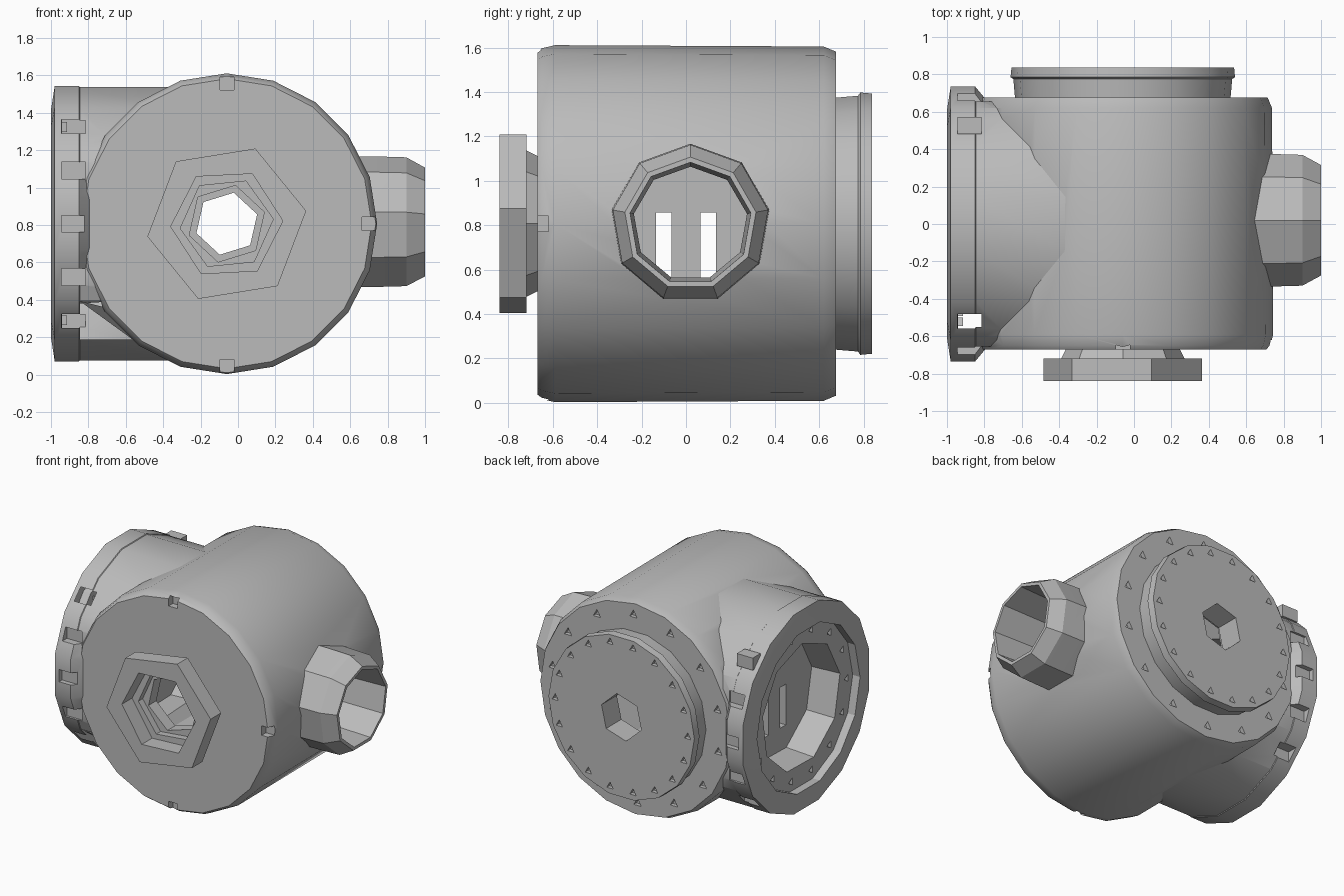
import bpy, bmesh, math
from mathutils import Matrix

cube = bpy.data.objects.get("Cube")
if cube:
    bpy.data.objects.remove(cube, do_unlink=True)

CX, CZ = -0.06, 0.807

metal = bpy.data.materials.new("plain grey metal")
metal.use_nodes = True
GREY = (0.5, 0.5, 0.5, 1)
metal.diffuse_color = GREY
metal.node_tree.nodes["Principled BSDF"].inputs["Base Color"].default_value = GREY


def make(name, bm):
    bmesh.ops.recalc_face_normals(bm, faces=bm.faces)
    mesh = bpy.data.meshes.new(name)
    bm.to_mesh(mesh)
    bm.free()
    mesh.materials.append(metal)
    obj = bpy.data.objects.new(name, mesh)
    bpy.context.collection.objects.link(obj)
    return obj


def turned(name, axis, profile, sides, phase=0.0, centre=None):
    """Closed solid turned around the x or y axis from (position, radius) pairs."""
    c = centre if centre is not None else (CX if axis == 'y' else 0.0)
    bm = bmesh.new()
    rings = []
    for t, r in profile:
        ring = []
        for i in range(sides):
            a = phase + 2 * math.pi * i / sides
            u, z = c + r * math.cos(a), CZ + r * math.sin(a)
            ring.append(bm.verts.new((u, t, z) if axis == 'y' else (t, u, z)))
        rings.append(ring)
    for a, b in zip(rings, rings[1:]):
        for i in range(sides):
            j = (i + 1) % sides
            bm.faces.new((a[i], a[j], b[j], b[i]))
    bm.faces.new(rings[0])
    bm.faces.new(rings[-1])
    return make(name, bm)


def box(name, centre, size):
    bm = bmesh.new()
    bmesh.ops.create_cube(bm, size=1, matrix=Matrix.Translation(centre) @ Matrix.Diagonal((*size, 1)))
    return make(name, bm)


def pits(name, axis, t, radius, count, size, depth, start=0.0):
    """Ring of small three-sided pit cutters, set into the plane at t."""
    bm = bmesh.new()
    for i in range(count):
        a = start + 2 * math.pi * i / count
        m = Matrix.Rotation(math.radians(90), 4, 'X' if axis == 'y' else 'Y')
        c = radius * math.cos(a)
        pos = (CX + c, t, CZ + radius * math.sin(a)) if axis == 'y' else (t, c, CZ + radius * math.sin(a))
        bmesh.ops.create_cone(bm, cap_ends=True, segments=3, radius1=size, radius2=size,
                              depth=depth, matrix=Matrix.Translation(pos) @ m)
    return make(name, bm)


def combine(obj, other, operation):
    mod = obj.modifiers.new("cut", 'BOOLEAN')
    mod.operation, mod.object, mod.solver = operation, other, 'EXACT'
    bpy.context.view_layer.objects.active = obj
    bpy.ops.object.modifier_apply(modifier=mod.name)
    bpy.data.objects.remove(other, do_unlink=True)


def smooth(obj):
    bpy.ops.object.select_all(action='DESELECT')
    obj.select_set(True)
    bpy.context.view_layer.objects.active = obj
    bpy.ops.object.shade_smooth_by_angle(angle=math.radians(24))


# Main drum with the side barrel, flange and outlet port
housing = turned("housing", 'y', [(-0.67, 0.775), (-0.65, 0.79), (-0.59, 0.804),
                                  (0.62, 0.798), (0.675, 0.775)], 20, math.pi / 2)
barrel = turned("barrel", 'x', [(-0.9, 0.745), (CX, 0.745)], 16, math.pi / 16)
combine(barrel, box("barrel_trim", (-0.5, 0, CZ), (1.2, 1.31, 2)), 'INTERSECT')
combine(housing, barrel, 'UNION')
combine(housing, turned("flange", 'x', [(-1.0, 0.62), (-0.98, 0.75), (-0.85, 0.75), (-0.76, 0.64)],
                        16, math.pi / 16), 'UNION')
combine(housing, turned("port", 'x', [(0.55, 0.36), (0.73, 0.36), (0.9, 0.355), (1.0, 0.3)],
                        9, math.pi / 2, 0.02), 'UNION')

# Hollow inside and openings
for cutter in (
    turned("cavity", 'y', [(-0.58, 0.6), (0.58, 0.6)], 14),
    turned("front_bore", 'y', [(-0.8, 0.21), (-0.4, 0.21)], 6, 0.3),
    turned("back_bore", 'y', [(0.4, 0.25), (0.8, 0.25)], 6, 0.3),
    turned("port_bore", 'x', [(0.3, 0.25), (1.1, 0.28)], 9, math.pi / 2, 0.02),
    turned("side_recess", 'x', [(-1.1, 0.6), (-0.94, 0.6)], 14),
    turned("side_bore", 'x', [(-1.0, 0.46), (-0.4, 0.42)], 9, 0.2),
):
    combine(housing, cutter, 'DIFFERENCE')

# Bolt pits on the faces
combine(housing, pits("back_pits", 'y', 0.675, 0.69, 14, 0.035, 0.06, 0.2), 'DIFFERENCE')
combine(housing, pits("side_pits", 'x', -0.94, 0.53, 14, 0.03, 0.05), 'DIFFERENCE')

# Front edge notches
for dx, dz in ((0, 0.75), (0.76, 0), (0, -0.76)):
    combine(housing, box("notch", (CX + dx, -0.66, CZ + dz), (0.075, 0.08, 0.07)), 'DIFFERENCE')

# Pockets behind the flange rim, front and back
for side in (-1, 1):
    for deg in (-45, -22.5, 0, 22.5, 45):
        a = math.radians(deg)
        spot = (-0.88, side * 0.745 * math.cos(a), CZ + 0.745 * math.sin(a))
        combine(housing, box("pocket", spot, (0.13, 0.09, 0.09)), 'DIFFERENCE')
smooth(housing)

# Slotted plate inside the side opening
plate = turned("inner_plate", 'x', [(-0.72, 0.47), (-0.66, 0.47)], 12)
for y in (-0.1, 0.1):
    combine(plate, box("slot", (-0.7, y, CZ - 0.1), (0.09, 0.07, 0.3)), 'DIFFERENCE')

# Back cover with its groove, centre hole and pits
cover = turned("back_cover", 'y', [(0.66, 0.575), (0.775, 0.585), (0.785, 0.6), (0.838, 0.595)], 18)
combine(cover, turned("cover_bore", 'y', [(0.5, 0.17), (0.9, 0.17)], 6, 0.3), 'DIFFERENCE')
combine(cover, pits("cover_pits", 'y', 0.838, 0.54, 18, 0.03, 0.06), 'DIFFERENCE')
smooth(cover)

# Front collar and large nut
collar = turned("front_collar", 'y', [(-0.72, 0.33), (-0.66, 0.3)], 8)
combine(collar, turned("collar_bore", 'y', [(-0.8, 0.25), (-0.6, 0.25)], 6, 0.1), 'DIFFERENCE')
nut = turned("front_nut", 'y', [(-0.84, 0.43), (-0.718, 0.43)], 6, 0.16)
combine(nut, turned("nut_bore", 'y', [(-0.9, 0.3), (-0.6, 0.3)], 6, 0.05), 'DIFFERENCE')
